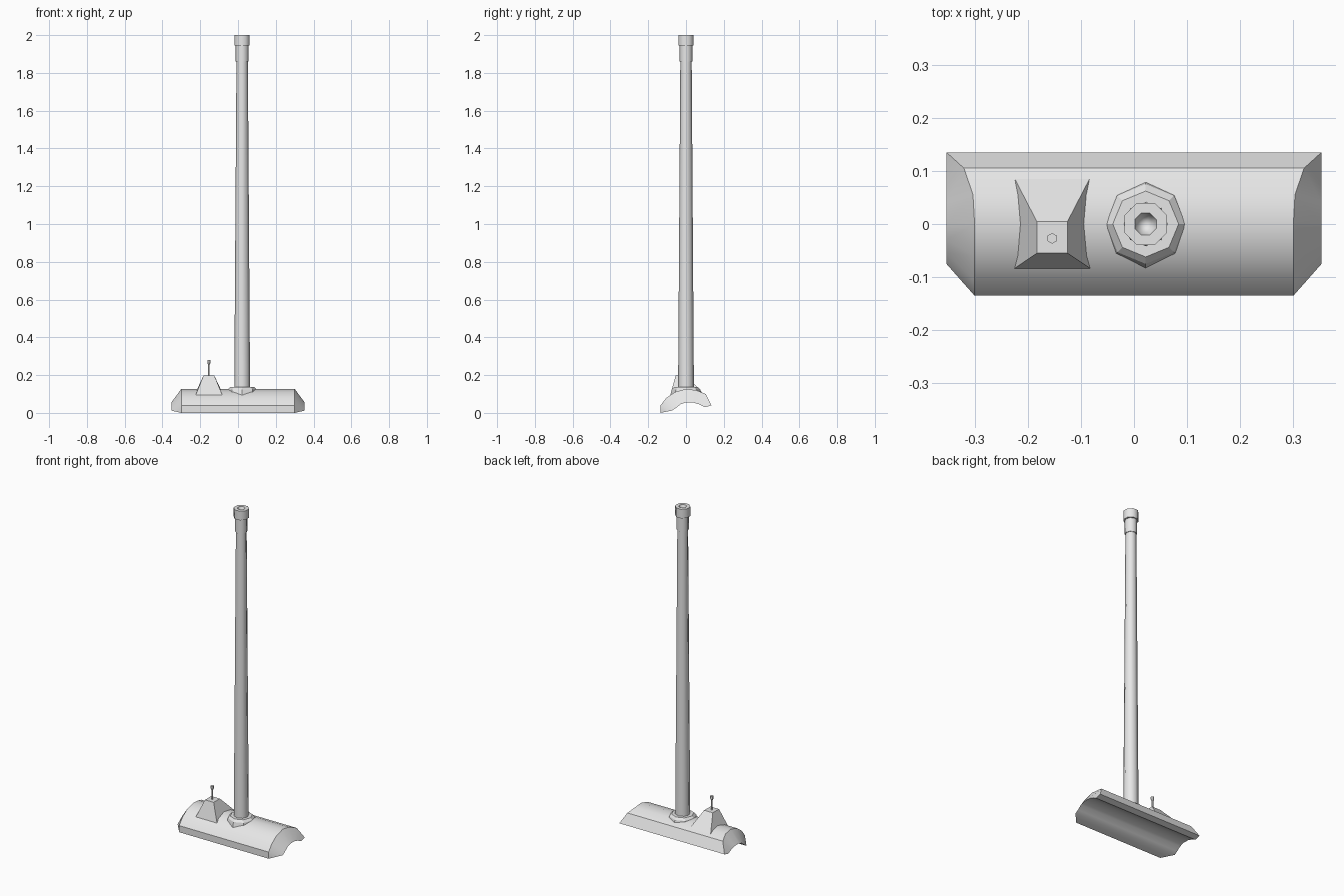
import bpy, bmesh, math

cube = bpy.data.objects.get("Cube")
if cube:
    bpy.data.objects.remove(cube, do_unlink=True)

grey = bpy.data.materials.new("plain_grey")
grey.use_nodes = True
grey.diffuse_color = (0.8, 0.8, 0.8, 1)
grey.node_tree.nodes["Principled BSDF"].inputs["Base Color"].default_value = (0.8, 0.8, 0.8, 1)


def finish(name, bm, smooth_angle=None):
    """Turn a bmesh into a named, coloured object."""
    bmesh.ops.remove_doubles(bm, verts=bm.verts, dist=0.0001)
    bmesh.ops.recalc_face_normals(bm, faces=bm.faces)
    mesh = bpy.data.meshes.new(name)
    bm.to_mesh(mesh)
    bm.free()
    mesh.materials.append(grey)
    obj = bpy.data.objects.new(name, mesh)
    bpy.context.collection.objects.link(obj)
    if smooth_angle:
        bpy.ops.object.select_all(action='DESELECT')
        obj.select_set(True)
        bpy.context.view_layer.objects.active = obj
        bpy.ops.object.shade_smooth_by_angle(angle=math.radians(smooth_angle))
    return obj


def lathe(name, profile, centre, sides, turn=0.0, smooth_angle=None):
    """Revolve (radius, height) points around a vertical axis, closing both ends."""
    bm = bmesh.new()
    rings = []
    for r, z in profile:
        angles = [turn + math.tau * i / sides for i in range(sides)]
        rings.append([bm.verts.new((centre[0] + r * math.cos(a),
                                    centre[1] + r * math.sin(a), z)) for a in angles])
    for low, high in zip(rings, rings[1:]):
        for i in range(sides):
            j = (i + 1) % sides
            bm.faces.new((low[i], low[j], high[j], high[i]))
    bm.faces.new(rings[0])
    if profile[-1][0] > 0.001:
        bm.faces.new(rings[-1])
    return finish(name, bm, smooth_angle)


# Arched head: each profile point is (y, z, half length)
outer = [(0.135, 0.04, 0.353), (0.105, 0.10, 0.32), (0.055, 0.12, 0.303),
         (0, 0.127, 0.3), (-0.06, 0.11, 0.3), (-0.105, 0.078, 0.3),
         (-0.135, 0.04, 0.3), (-0.135, 0, 0.3)]
inner = [(y, z, 0.353) for y, z in
         [(0.10, 0.03), (0.07, 0.045), (0.04, 0.054), (0, 0.055),
          (-0.03, 0.045), (-0.055, 0.025), (-0.075, 0.012)]]
bm = bmesh.new()
ends = []
for side in (-1, 1):
    o = [bm.verts.new((side * x, y, z)) for y, z, x in outer]
    n = [bm.verts.new((side * x, y, z)) for y, z, x in inner]
    for i in range(len(n) - 1):
        bm.faces.new((o[i], o[i + 1], n[i + 1], n[i]))
    bm.faces.new((o[-2], o[-1], n[-1]))
    ends.append(o + n[::-1])
left, right = ends
for i in range(len(left)):
    j = (i + 1) % len(left)
    bm.faces.new((left[i], left[j], right[j], right[i]))
finish("arched_head", bm, 33)

# Handle, its socket on the head, and the sleeve and cap at the top
axis = (0.022, 0)
eighth = math.pi / 8
lathe("handle_socket", [(0.085, 0.085), (0.075, 0.125), (0.062, 0.138)], axis, 8)
lathe("handle", [(0.042, 0.11), (0.03, 1.88)], axis, 8, 0, 50)
lathe("handle_sleeve", [(0.034, 1.86), (0.034, 1.95)], axis, 8, 0, 50)
lathe("handle_cap", [(0.043, 1.945), (0.043, 2.0), (0.022, 2.0), (0.015, 1.975), (0, 1.965)],
      axis, 8, eighth, 50)

# Tapered block on the head
bm = bmesh.new()
top = [bm.verts.new((x, y, 0.197)) for x, y in
       [(-0.183, -0.055), (-0.125, -0.055), (-0.125, 0.005), (-0.183, 0.005)]]
foot = [bm.verts.new(p) for p in
        [(-0.23, -0.087, 0.08), (-0.077, -0.087, 0.08), (-0.08, 0.092, 0.10), (-0.228, 0.092, 0.10)]]
bm.faces.new(top)
bm.faces.new(foot)
for i in range(4):
    j = (i + 1) % 4
    bm.faces.new((foot[i], foot[j], top[j], top[i]))
finish("tapered_block", bm)

# Pin with a small head
lathe("pin", [(0.005, 0.19), (0.005, 0.255), (0.01, 0.266), (0.01, 0.28)],
      (-0.154, -0.027), 6, math.pi / 6)
